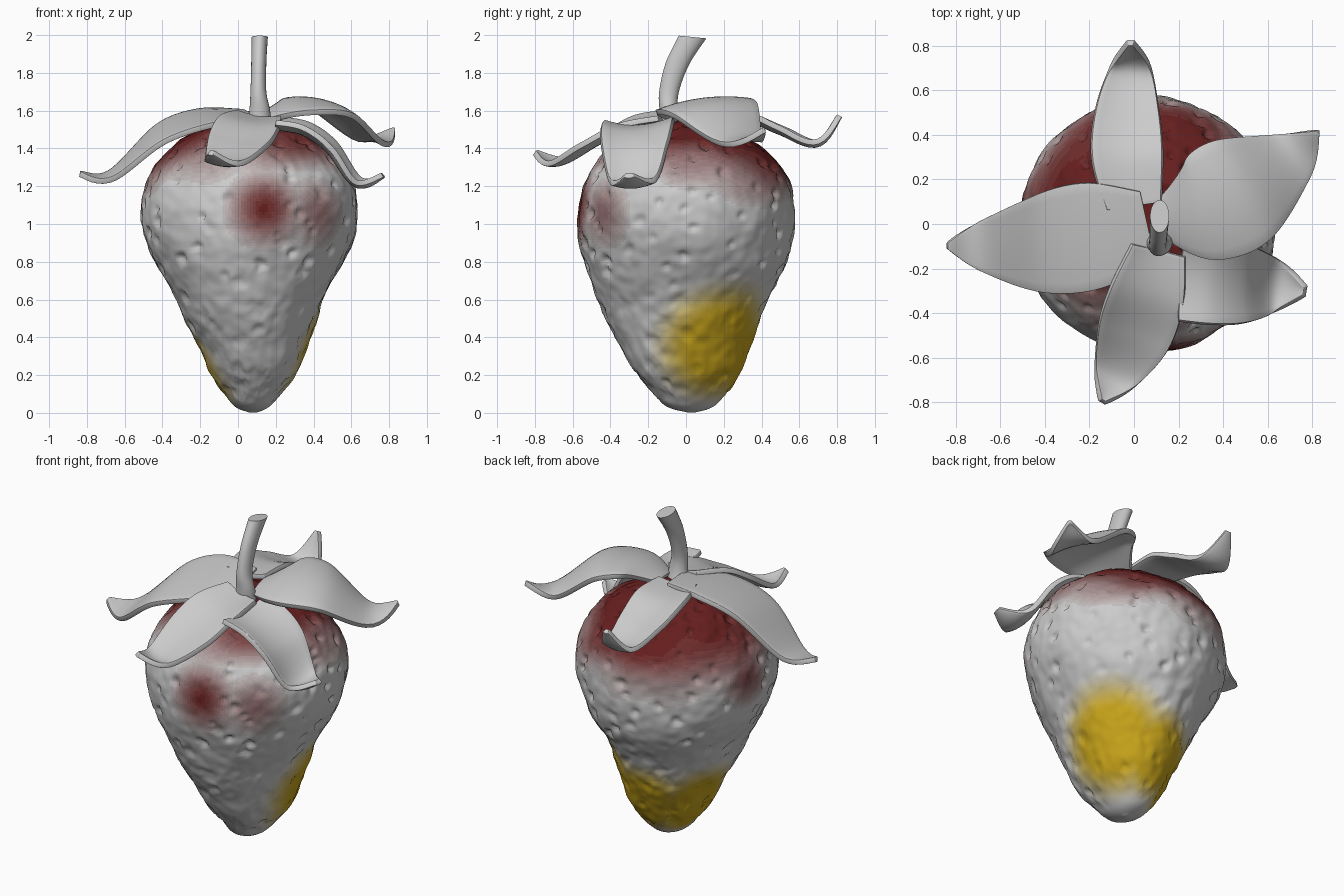
import bpy, bmesh, math, random
from mathutils import Vector, noise, kdtree

if "Cube" in bpy.data.objects:
    bpy.data.objects.remove(bpy.data.objects["Cube"])

random.seed(4)


def spline(rows, t):
    """Catmull-Rom through rows of numbers, t in 0..1"""
    n = len(rows) - 1
    s = min(max(t, 0), 1) * n
    i = min(int(s), n - 1)
    f = s - i
    get = lambda k: rows[min(max(k, 0), n)]
    return [0.5 * (2 * b + (c - a) * f + (2 * a - 5 * b + 4 * c - d) * f * f
                   + (3 * b - a - 3 * c + d) * f ** 3)
            for a, b, c, d in zip(get(i - 1), get(i), get(i + 1), get(i + 2))]


def add_object(name, bm):
    bmesh.ops.recalc_face_normals(bm, faces=bm.faces)
    mesh = bpy.data.meshes.new(name)
    bm.to_mesh(mesh)
    bm.free()
    ob = bpy.data.objects.new(name, mesh)
    bpy.context.collection.objects.link(ob)
    mesh.polygons.foreach_set("use_smooth", [True] * len(mesh.polygons))
    return ob


def loft(point, rings, sides):
    """Closed tube of rings with capped ends; point(t, angle) gives the surface"""
    bm = bmesh.new()
    loops = [[bm.verts.new(point(i / rings, 2 * math.pi * j / sides)) for j in range(sides)]
             for i in range(rings + 1)]
    for a, b in zip(loops, loops[1:]):
        for j in range(sides):
            k = (j + 1) % sides
            bm.faces.new((a[j], a[k], b[k], b[j]))
    bm.faces.new(loops[0])
    bm.faces.new(loops[-1])
    return bm


def smooth(lo, hi, x):
    f = min(max((x - lo) / (hi - lo), 0), 1)
    return f * f * (3 - 2 * f)


# Fruit outline: z, left x, right x, front y, back y
outline = [(0.002, 0.06, 0.10, 0.01, 0.05), (0.045, -0.03, 0.18, -0.12, 0.16),
           (0.2, -0.14, 0.31, -0.26, 0.28), (0.4, -0.235, 0.385, -0.37, 0.36),
           (0.6, -0.33, 0.45, -0.47, 0.43), (0.8, -0.44, 0.56, -0.54, 0.535),
           (1.0, -0.505, 0.63, -0.575, 0.57), (1.2, -0.49, 0.62, -0.55, 0.555),
           (1.36, -0.395, 0.53, -0.44, 0.45), (1.48, -0.25, 0.37, -0.28, 0.30),
           (1.54, -0.07, 0.2, -0.12, 0.14), (1.54, 0.05, 0.09, -0.02, 0.03)]


def fruit_point(t, a):
    z, xl, xr, yf, yb = spline(outline, t)
    return Vector(((xl + xr) / 2 + (xr - xl) / 2 * math.cos(a),
                   (yf + yb) / 2 + (yb - yf) / 2 * math.sin(a), z))


bm = loft(fruit_point, 150, 220)
bmesh.ops.recalc_face_normals(bm, faces=bm.faces)
bm.normal_update()

# Seed pits: sharp and irregular above, wide and shallow below; plus a fine bumpy skin
pits = []
N = 240
for i in range(N):
    p = fruit_point(0.1 + 0.8 * (i + random.random()) / N, i * 2.39996 + random.uniform(-.3, .3))
    if p.z > 0.75:
        pits.append((p, random.uniform(0.02, 0.04), random.uniform(0.012, 0.026)))
    elif random.random() < 0.7:
        pits.append((p, random.uniform(0.03, 0.06), random.uniform(0.006, 0.012)))
kd = kdtree.KDTree(len(pits))
for i, p in enumerate(pits):
    kd.insert(p[0], i)
kd.balance()
moves = []
for v in bm.verts:
    co = v.co
    d = 0.012 * noise.noise(co * 5) + 0.006 * noise.noise(co * 18)
    p, i, dist = kd.find(co)
    _, r, depth = pits[i]
    r *= 1 + 0.6 * noise.noise(co * 32)
    if dist < r:
        d -= depth * (1 - (dist / r) ** 2)
    moves.append((v, v.normal * d * smooth(0, 0.15, co.z)))
for v, m in moves:
    v.co += m
fruit = add_object("fruit", bm)

# Blended colour patches on the skin
STEPS = 16
fruit.data.materials.append(None)
for name, col in (("red", (0.13, 0.013, 0.013)), ("yellow", (0.56, 0.36, 0.01))):
    for k in range(1, STEPS + 1):
        mat = bpy.data.materials.new(f"{name}_{k}")
        f = k / STEPS
        mat.diffuse_color = [(0.62 ** 0.5 * (1 - f) + c ** 0.5 * f) ** 2 for c in col] + [1]
        mat.use_nodes = True
        mat.node_tree.nodes["Principled BSDF"].inputs["Base Color"].default_value = mat.diffuse_color
        fruit.data.materials.append(mat)


def spot(co, centre, size, core=0.0):
    return 1 - smooth(core, 1, (co - Vector(centre)).length / size)


for f in fruit.data.polygons:
    c = f.center
    # the red cap reaches lower at the back left
    low = 1.36 - 0.22 * (c.y - 0.4 * c.x) + 0.1 * noise.noise(c * 4)
    red = max(smooth(low - 0.28, low + 0.12, c.z),
              spot(c, (0.14, -0.55, 1.08), 0.28), 0.6 * spot(c, (0.42, -0.43, 1.06), 0.26),
              0.8 * spot(c, (-0.50, 0.1, 1.14), 0.25))
    yellow = max(spot(c, (0.33, 0.19, 0.36), 0.42, 0.4), spot(c, (-0.17, 0.12, 0.24), 0.36, 0.4),
                 spot(c, (0.08, 0.33, 0.28), 0.34, 0.4))
    yellow *= smooth(0.0, 0.1, c.z)
    if c.z > 0.8:
        f.material_index = round(red * STEPS)
    else:
        k = round(yellow * STEPS)
        f.material_index = STEPS + k if k else 0


# Leaves: centre line rows of x, y, z, half width; tilt raises the left edge, cup raises both edges
def leaf(name, rows, tilt=0.0, cup=0.0):
    nu, nv = 30, 10
    bm = bmesh.new()
    grid = []
    for i in range(nu + 1):
        t = i / nu
        x, y, z, w = spline(rows, t)
        a, b = spline(rows, t - 0.03), spline(rows, t + 0.03)
        tan = Vector((b[0] - a[0], b[1] - a[1], b[2] - a[2])).normalized()
        side = Vector((-tan.y, tan.x, tilt)).normalized()
        up = tan.cross(side)
        row = []
        for j in range(nv + 1):
            s = 2 * j / nv - 1
            row.append(bm.verts.new(Vector((x, y, z)) + side * s * w + up * cup * (s * s - 0.4) * w))
        grid.append(row)
    for a, b in zip(grid, grid[1:]):
        for j in range(nv):
            bm.faces.new((a[j], b[j], b[j + 1], a[j + 1]))
    ob = add_object(name, bm)
    if sum(p.normal.z for p in ob.data.polygons) < 0:
        ob.data.flip_normals()
    mod = ob.modifiers.new("thickness", 'SOLIDIFY')
    mod.thickness = 0.03
    bev = ob.modifiers.new("soft_rim", 'BEVEL')
    bev.width = 0.006
    bev.segments = 2
    bev.limit_method = 'ANGLE'
    bev.angle_limit = math.radians(50)


leaf("leaf_back", [(0.0, 0.08, 1.60, 0.12), (-0.03, 0.30, 1.59, 0.155), (-0.03, 0.5, 1.51, 0.14),
                   (-0.015, 0.69, 1.44, 0.09), (-0.015, 0.80, 1.58, 0.01)], 0.0, 0.15)
leaf("leaf_back_right", [(0.13, 0.02, 1.58, 0.10), (0.31, 0.06, 1.65, 0.24), (0.50, 0.16, 1.63, 0.255),
                         (0.71, 0.30, 1.46, 0.13), (0.825, 0.41, 1.51, 0.01)], 0.12, -0.12)
leaf("leaf_front_right", [(0.21, -0.25, 1.54, 0.18), (0.36, -0.26, 1.51, 0.185), (0.50, -0.27, 1.41, 0.17),
                          (0.635, -0.28, 1.23, 0.115), (0.76, -0.30, 1.27, 0.015)], 0.05, 0.2)
leaf("leaf_front", [(0.11, -0.12, 1.58, 0.12), (0.06, -0.32, 1.54, 0.165), (0.0, -0.50, 1.44, 0.165),
                    (-0.08, -0.68, 1.34, 0.10), (-0.135, -0.79, 1.39, 0.01)], -0.13, 0.14)
leaf("leaf_left", [(0.06, 0.0, 1.59, 0.15), (-0.17, -0.05, 1.58, 0.24), (-0.42, -0.09, 1.49, 0.225),
                   (-0.68, -0.10, 1.27, 0.12), (-0.835, -0.10, 1.28, 0.015)], -0.15, -0.03)

# Stem: x, y, z, half width in x, half width in y
stem = [(0.11, -0.07, 1.50, 0.065, 0.06), (0.115, -0.09, 1.60, 0.055, 0.05), (0.108, -0.09, 1.70, 0.042, 0.052),
        (0.11, -0.045, 1.85, 0.04, 0.062), (0.115, 0.035, 1.99, 0.043, 0.073)]


def stem_point(t, a):
    x, y, z, rx, ry = spline(stem, t)
    return Vector((x + rx * math.cos(a), y + ry * math.sin(a), z - 0.1 * ry * t * math.sin(a)))


stalk = add_object("stem", loft(stem_point, 24, 24))
bpy.context.view_layer.objects.active = stalk
stalk.select_set(True)
bpy.ops.object.shade_smooth_by_angle(angle=math.radians(40))
